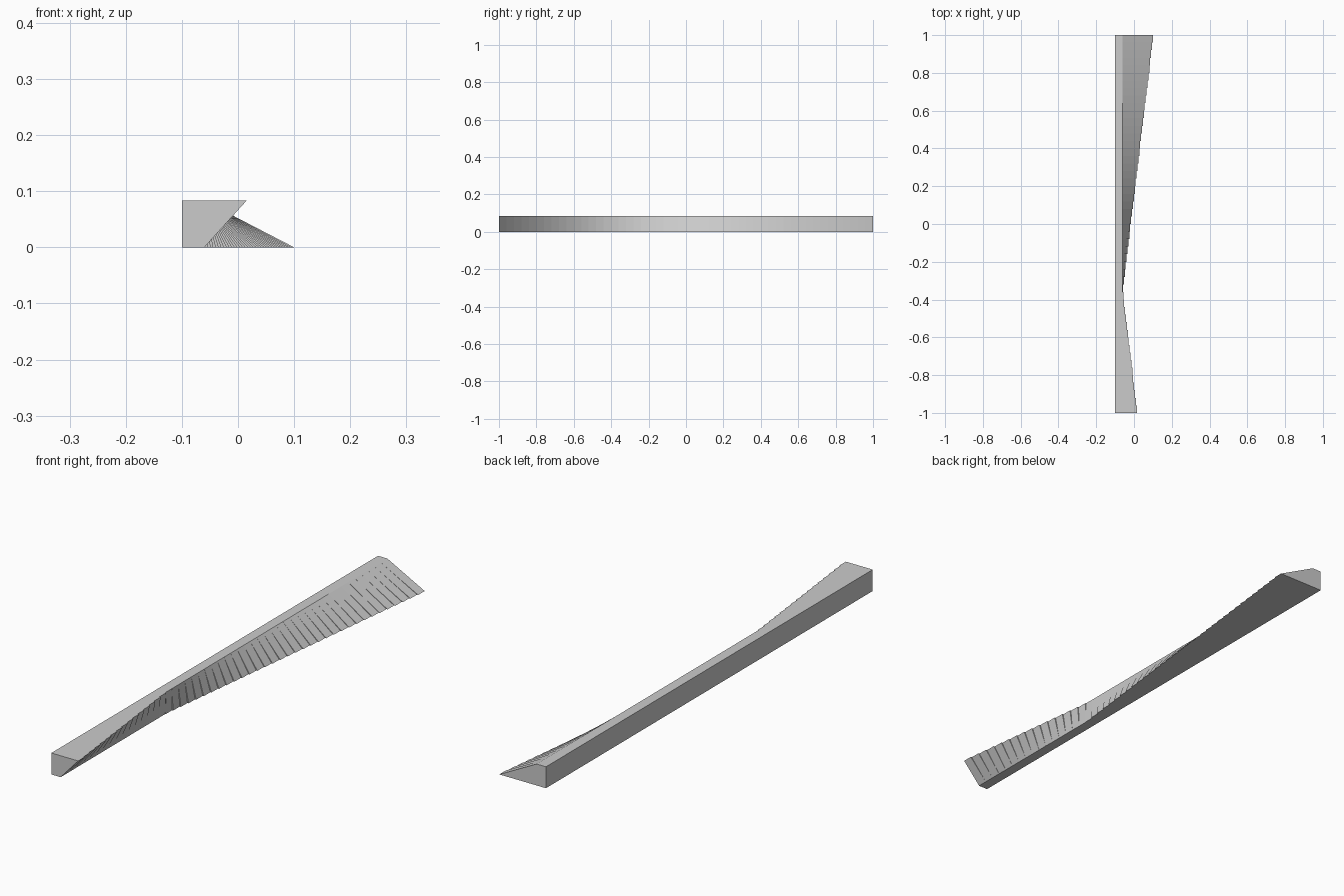
import bpy, bmesh

if "Cube" in bpy.data.objects:
    bpy.data.objects.remove(bpy.data.objects["Cube"])

N = 50               # straight slices along the length
H = 0.083            # bar height
L, R = -0.1, -0.06   # fixed left side and narrow right edge


def section(d):
    """Right-hand corners: negative d leans the top out, positive d the bottom."""
    return R + max(d, 0), R + max(-d, 0)


bm = bmesh.new()


def ring(y, d):
    b, t = section(d)
    return [bm.verts.new(p) for p in ((L, y, 0), (b, y, 0), (t, y, H), (L, y, H))]


# Twisting bar, built as a stepped run of short prisms
previous = None
for i in range(N):
    y0, y1 = -1 + 2 * i / N, -1 + 2 * (i + 1) / N
    d = 0.12 * (y1 + 1 / 3)
    a, b = ring(y0, d), ring(y1, d)
    for k in range(4):
        j = (k + 1) % 4
        bm.faces.new((a[k], a[j], b[j], b[k]))
    if previous:     # thin step face between neighbouring slices
        bm.faces.new((previous[1], previous[2], a[2], a[1]))
    else:            # front end
        bm.faces.new(a[::-1])
    previous = b
bm.faces.new(previous)   # back end

bmesh.ops.remove_doubles(bm, verts=bm.verts, dist=1e-5)
bmesh.ops.recalc_face_normals(bm, faces=bm.faces)

mesh = bpy.data.meshes.new("twisted_bar")
bm.to_mesh(mesh)
bm.free()
bpy.context.collection.objects.link(bpy.data.objects.new("twisted_bar", mesh))
